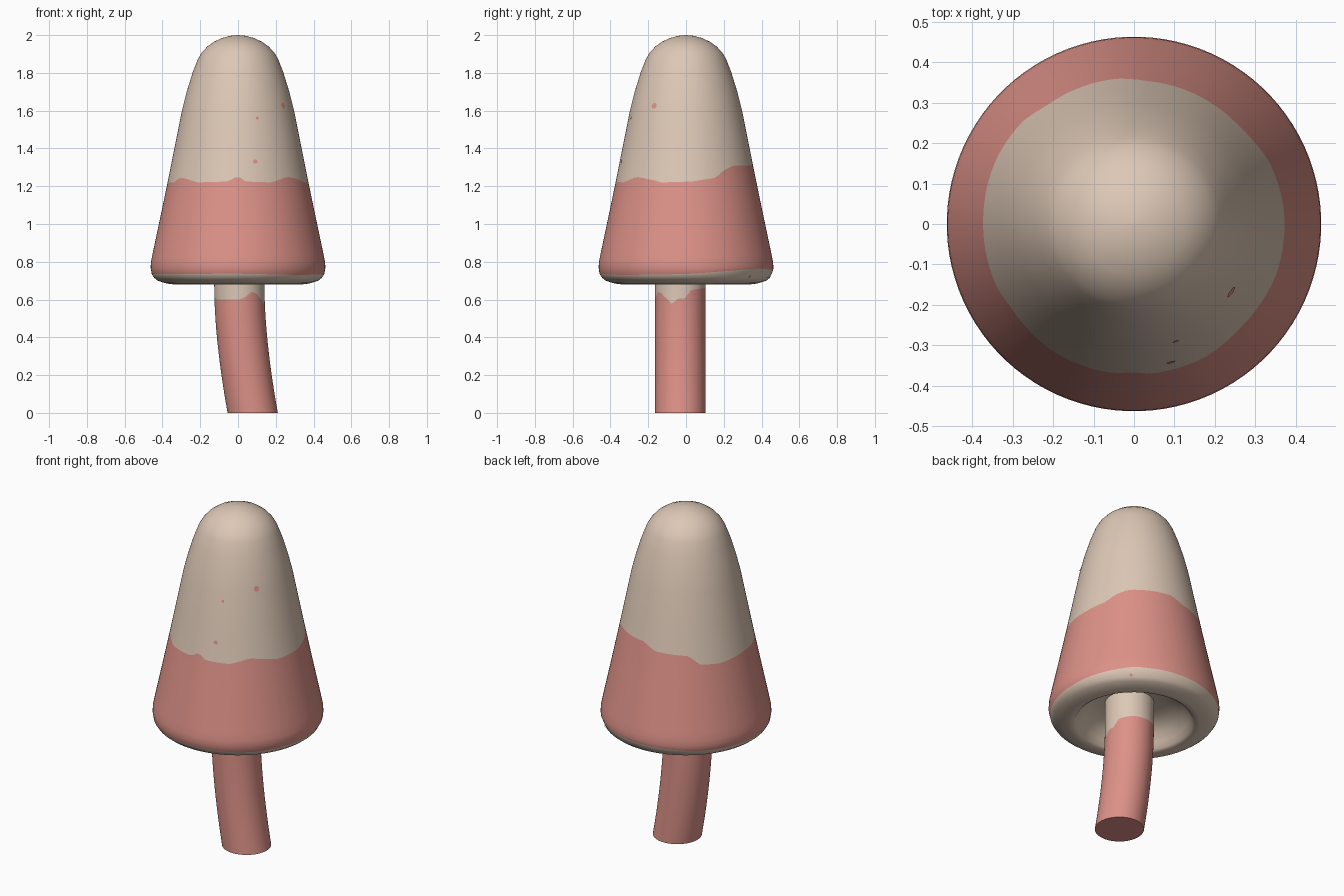
import bpy, bmesh, math
from mathutils import Vector

if "Cube" in bpy.data.objects:
    bpy.data.objects.remove(bpy.data.objects["Cube"])

SIDES = 96


def material(name, rgb):
    m = bpy.data.materials.new(name)
    m.diffuse_color = (*rgb, 1)
    m.use_nodes = True
    m.node_tree.nodes["Principled BSDF"].inputs["Base Color"].default_value = m.diffuse_color
    return m


CREAM = material("cream", (0.72, 0.575, 0.465))
PINK = material("salmon pink", (0.72, 0.285, 0.245))


def lerp_table(table, x):
    """Piecewise linear lookup in a list of (x, value)."""
    for (a, va), (b, vb) in zip(table, table[1:]):
        if a <= x <= b:
            return va + (vb - va) * (x - a) / (b - a)
    return table[-1][1]


def ring_mesh(name, rings, pink_bands, close_start=True, close_end=True):
    """Skin rings of points; the listed bands are pink, the rest cream."""
    bm = bmesh.new()
    loops = [[bm.verts.new(p) for p in ring] for ring in rings]
    for i, (a, b) in enumerate(zip(loops, loops[1:])):
        for j in range(SIDES):
            k = (j + 1) % SIDES
            f = bm.faces.new((a[j], a[k], b[k], b[j]))
            f.material_index = 1 if i in pink_bands else 0
    if close_start:
        bm.faces.new(loops[0]).material_index = 1 if 0 in pink_bands else 0
    if close_end:
        bm.faces.new(loops[-1])
    bmesh.ops.recalc_face_normals(bm, faces=bm.faces)
    return finish(name, bm)


def finish(name, bm):
    me = bpy.data.meshes.new(name)
    bm.to_mesh(me)
    bm.free()
    me.materials.append(CREAM)
    me.materials.append(PINK)
    ob = bpy.data.objects.new(name, me)
    bpy.context.collection.objects.link(ob)
    bpy.ops.object.select_all(action='DESELECT')
    ob.select_set(True)
    bpy.context.view_layer.objects.active = ob
    bpy.ops.object.shade_smooth_by_angle(angle=math.radians(40))
    return ob


# Cap outline from tip to rim, as (z, radius)
outer = [(0.70, 0.425), (0.715, 0.444), (0.74, 0.46), (0.77, 0.463), (0.80, 0.461),
         (0.84, 0.453), (1.10, 0.398), (1.24, 0.369), (1.40, 0.337), (1.60, 0.297),
         (1.70, 0.272), (1.80, 0.241), (1.87, 0.214), (1.905, 0.194), (1.94, 0.162),
         (1.965, 0.127), (1.985, 0.083), (1.996, 0.042), (2.0, 0.004)]
under = [(0.688, 0.39), (0.682, 0.36), (0.68, 0.335), (0.69, 0.32), (0.72, 0.30),
         (0.76, 0.27), (0.79, 0.23), (0.81, 0.18), (0.82, 0.10), (0.82, 0.01)]

# Wavy paint edges, as (angle in degrees from +x, height)
upper_edge = [(-180, 1.22), (-155, 1.22), (-147, 1.245), (-138, 1.24), (-125, 1.22),
              (-98, 1.225), (-90, 1.255), (-84, 1.225), (-62, 1.22), (-45, 1.25),
              (-30, 1.235), (-20, 1.22), (5, 1.225), (25, 1.245), (34, 1.285),
              (45, 1.31), (85, 1.31), (97, 1.275), (127, 1.265), (137, 1.215),
              (155, 1.205), (180, 1.22)]
lower_edge = [(-180, 0.735), (-90, 0.737), (-45, 0.73), (0, 0.735), (30, 0.752),
              (50, 0.765), (90, 0.755), (135, 0.74), (180, 0.735)]
stem_edge = [(-180, 0.615), (-150, 0.60), (-90, 0.60), (-75, 0.615), (-62, 0.64),
             (-50, 0.635), (-30, 0.60), (-20, 0.577), (-5, 0.605), (10, 0.605),
             (25, 0.65), (60, 0.66), (135, 0.66), (180, 0.615)]

ANGLES = [-180 + 360 * (j + 0.5) / SIDES for j in range(SIDES)]


def cap_point(deg, z, r=None):
    r = lerp_table(outer, z) if r is None else r
    return Vector((r * math.cos(math.radians(deg)), r * math.sin(math.radians(deg)), z))


def cap_ring(z, r=None):
    return [cap_point(d, z, r) for d in ANGLES]


def edge_ring(table):
    return [cap_point(d, lerp_table(table, d)) for d in ANGLES]


# Cap: rings follow the paint edges so the colour borders are clean cuts
tops = [z for z, r in reversed(outer) if z >= 1.40]
middles = [1.10, 0.84, 0.80, 0.77]
rings = [cap_ring(z) for z in tops]
first = len(rings)
rings.append(edge_ring(upper_edge))
rings += [cap_ring(z) for z in middles]
rings.append(edge_ring(lower_edge))
last = len(rings) - 1
rings += [cap_ring(0.715), cap_ring(0.70)] + [cap_ring(z, r) for z, r in under]
ring_mesh("cap", rings, range(first, last))


# Stem: a round tube bending towards +x at the foot
def stem_point(deg, z):
    x = 0.007 + 0.071 * max(0, 1 - z / 0.66) ** 1.7
    return Vector((x + 0.133 * math.cos(math.radians(deg)),
                   -0.03 + 0.133 * math.sin(math.radians(deg)), z))


stem_rings = [[stem_point(d, 0.55 * i / 10) for d in ANGLES] for i in range(11)]
pink_count = len(stem_rings)
stem_rings.append([stem_point(d, lerp_table(stem_edge, d)) for d in ANGLES])
stem_rings += [[stem_point(d, z) for d in ANGLES] for z in (0.69, 0.84)]
ring_mesh("stem", stem_rings, range(pink_count))


# Small paint spots: thin discs lying on the cap
def spot(name, deg, z, size):
    p = cap_point(deg, z)
    up = cap_point(deg, z + 0.01) - cap_point(deg, z - 0.01)
    side = Vector((-math.sin(math.radians(deg)), math.cos(math.radians(deg)), 0))
    up.normalize()
    normal = side.cross(up)
    bm = bmesh.new()
    vs = [bm.verts.new(p + normal * 0.003 + size * (side * math.cos(t) + up * math.sin(t)))
          for t in (math.tau * i / 10 for i in range(10))]
    bm.faces.new(vs).material_index = 1
    finish(name, bm)


for i, (deg, z, size) in enumerate([(-35, 1.625, 0.016), (-70.5, 1.56, 0.008),
                                    (-75, 1.33, 0.012), (48, 0.722, 0.008)]):
    spot(f"paint_spot_{i + 1}", deg, z, size)
